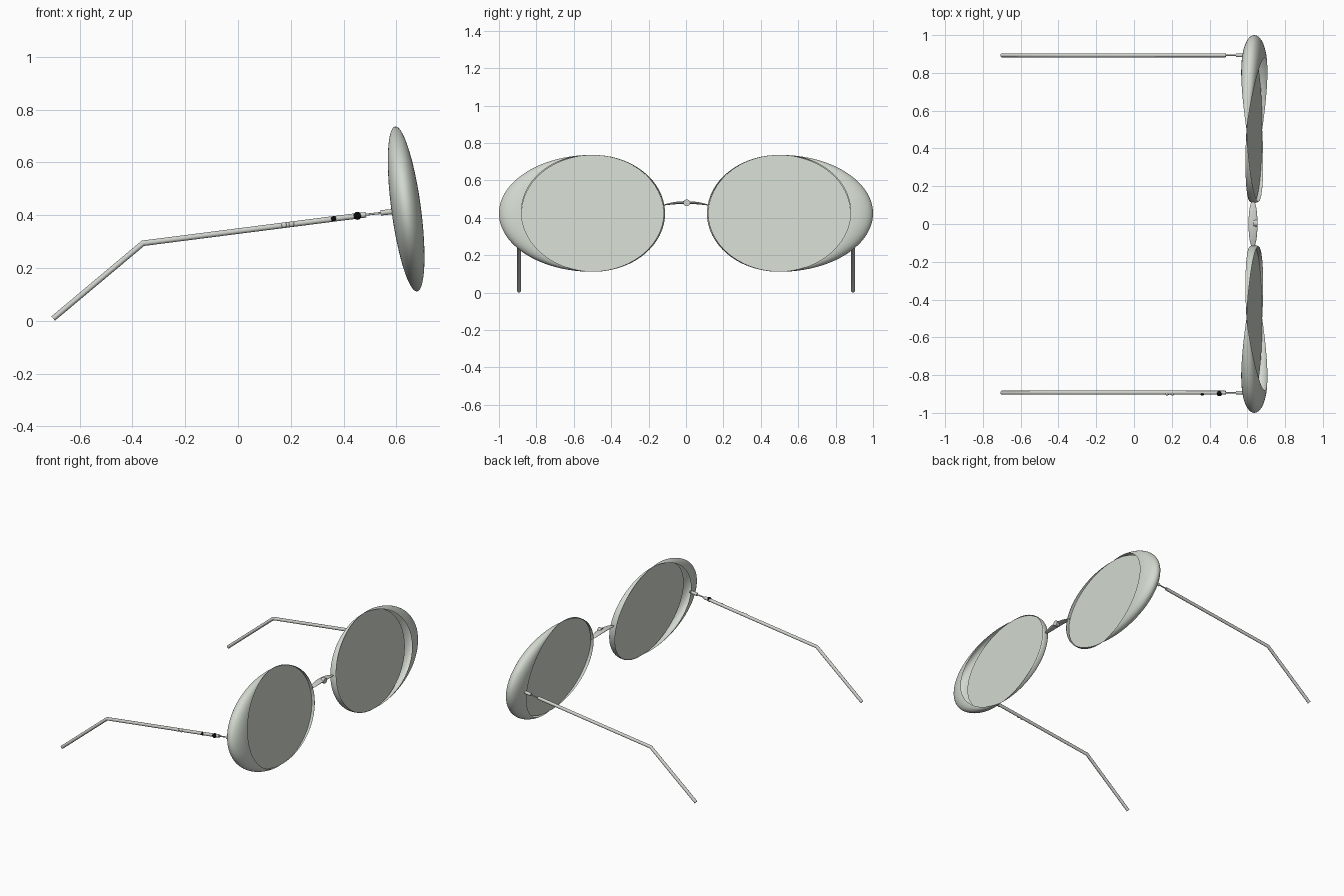
import bpy, bmesh
from math import sin, cos, pi, radians
from mathutils import Matrix, Vector

old = bpy.data.objects.get("Cube")
if old:
    bpy.data.objects.remove(old)


def material(name, rgb):
    m = bpy.data.materials.new(name)
    m.use_nodes = True
    m.diffuse_color = (*rgb, 1)
    m.node_tree.nodes["Principled BSDF"].inputs["Base Color"].default_value = (*rgb, 1)
    return m


GLASS = material("pale green grey", (0.64, 0.69, 0.62))
METAL = material("light grey metal", (0.62, 0.64, 0.60))
BLACK = material("black", (0.003, 0.003, 0.003))


def finish(name, bm, mat, smooth=True):
    mesh = bpy.data.meshes.new(name)
    bm.to_mesh(mesh)
    bm.free()
    obj = bpy.data.objects.new(name, mesh)
    bpy.context.collection.objects.link(obj)
    mesh.materials.append(mat)
    if smooth:
        bpy.ops.object.select_all(action='DESELECT')
        obj.select_set(True)
        bpy.context.view_layer.objects.active = obj
        bpy.ops.object.shade_smooth_by_angle(angle=radians(40))
    return obj


def ball(name, center, scale, mat):
    bm = bmesh.new()
    bmesh.ops.create_uvsphere(bm, u_segments=24, v_segments=16, radius=1)
    bmesh.ops.scale(bm, vec=scale, verts=bm.verts)
    bmesh.ops.translate(bm, vec=center, verts=bm.verts)
    return finish(name, bm, mat)


def rod(name, points, radius, mat):
    """Round rod along a path, with mitred corners and closed ends."""
    pts = [Vector(p) for p in points]
    bm = bmesh.new()
    rings = []
    side = Vector((0, 1, 0))
    for i, p in enumerate(pts):
        before = (p - pts[i - 1]).normalized() if i else None
        after = (pts[i + 1] - p).normalized() if i + 1 < len(pts) else None
        along = ((before or after) + (after or before)).normalized()
        up = along.cross(side) / along.dot(before or after)
        rings.append([bm.verts.new(p + radius * (cos(a) * side + sin(a) * up))
                      for a in (2 * pi * k / 16 for k in range(16))])
    for lo, hi in zip(rings, rings[1:]):
        for k in range(16):
            j = (k + 1) % 16
            bm.faces.new((lo[k], lo[j], hi[j], hi[k]))
    bm.faces.new(rings[0])
    bm.faces.new(rings[-1])
    bmesh.ops.recalc_face_normals(bm, faces=bm.faces)
    return finish(name, bm, mat)


# Lens frame of reference: leaning back at the top
HALF_W, HALF_H = 0.38, 0.315
LENS = Matrix.Translation((0.637, 0, 0.424)) @ Matrix.Rotation(radians(-7.6), 4, 'Y')


def lens_point(n, y, z, s):
    return LENS @ Vector((n, s * (0.5 + y), z))


def shield(name, s, facing, depth, bulge):
    """Crescent shell hugging one half of the lens, tapering to its poles."""
    bm = bmesh.new()
    rows = []
    for i in range(49):
        t = -pi / 2 + pi * i / 48
        rows.append([bm.verts.new(lens_point(
            depth * sin(f) * cos(t),
            facing * (HALF_W + bulge * cos(f)) * cos(t),
            HALF_H * sin(t), s))
            for f in (-pi / 2 + pi * j / 20 for j in range(21))])
    for a, b in zip(rows, rows[1:]):
        for j in range(20):
            bm.faces.new((a[j], a[j + 1], b[j + 1], b[j]))
    if s * facing < 0:
        bmesh.ops.reverse_faces(bm, faces=bm.faces)
    bmesh.ops.remove_doubles(bm, verts=bm.verts, dist=1e-5)
    return finish(name, bm, GLASS)


for s, label in ((1, "left"), (-1, "right")):
    # Flat oval lens
    bm = bmesh.new()
    bm.faces.new([bm.verts.new(lens_point(0, HALF_W * cos(a), HALF_H * sin(a), s))
                  for a in (s * 2 * pi * k / 96 for k in range(96))])
    finish(label + "_lens", bm, GLASS, smooth=False)

    # Deep outer shield and slim inner rim
    shield(label + "_outer_shield", s, 1, 0.056, 0.12)
    shield(label + "_inner_rim", s, -1, 0.022, 0.008)

    # Temple arm with its hinge
    y = s * 0.893
    rod(label + "_temple_arm",
        [(0.485, y, 0.402), (-0.36, y, 0.294), (-0.70, y, 0.009)], 0.0105, METAL)
    rod(label + "_hinge_pin", [(0.48, y, 0.402), (0.545, y, 0.409)], 0.004, METAL)
    rod(label + "_hinge_mount", [(0.54, y, 0.409), (0.595, y, 0.415)], 0.010, METAL)

# Arched leaf-shaped bridge
bridge = ball("bridge", (0.63, 0, 0), (0.024, 0.125, 0.007), METAL)
for v in bridge.data.vertices:
    v.co.z += 0.482 - 0.015 * (v.co.y / 0.125) ** 2

# Round stud on the bridge
rod("bridge_stud", [(0.632, 0.004, 0.480), (0.655, 0.004, 0.480)], 0.018, METAL)

# Ornaments on the right arm
ball("large_black_bead", (0.452, -0.897, 0.398), (0.015, 0.015, 0.015), BLACK)
ball("small_black_bead", (0.362, -0.899, 0.387), (0.010, 0.010, 0.010), BLACK)
for i, x in enumerate((0.175, 0.203)):
    ball("pale_bead_%d" % (i + 1), (x, -0.899, 0.294 + (x + 0.36) * 0.128),
         (0.011, 0.009, 0.011), METAL)
